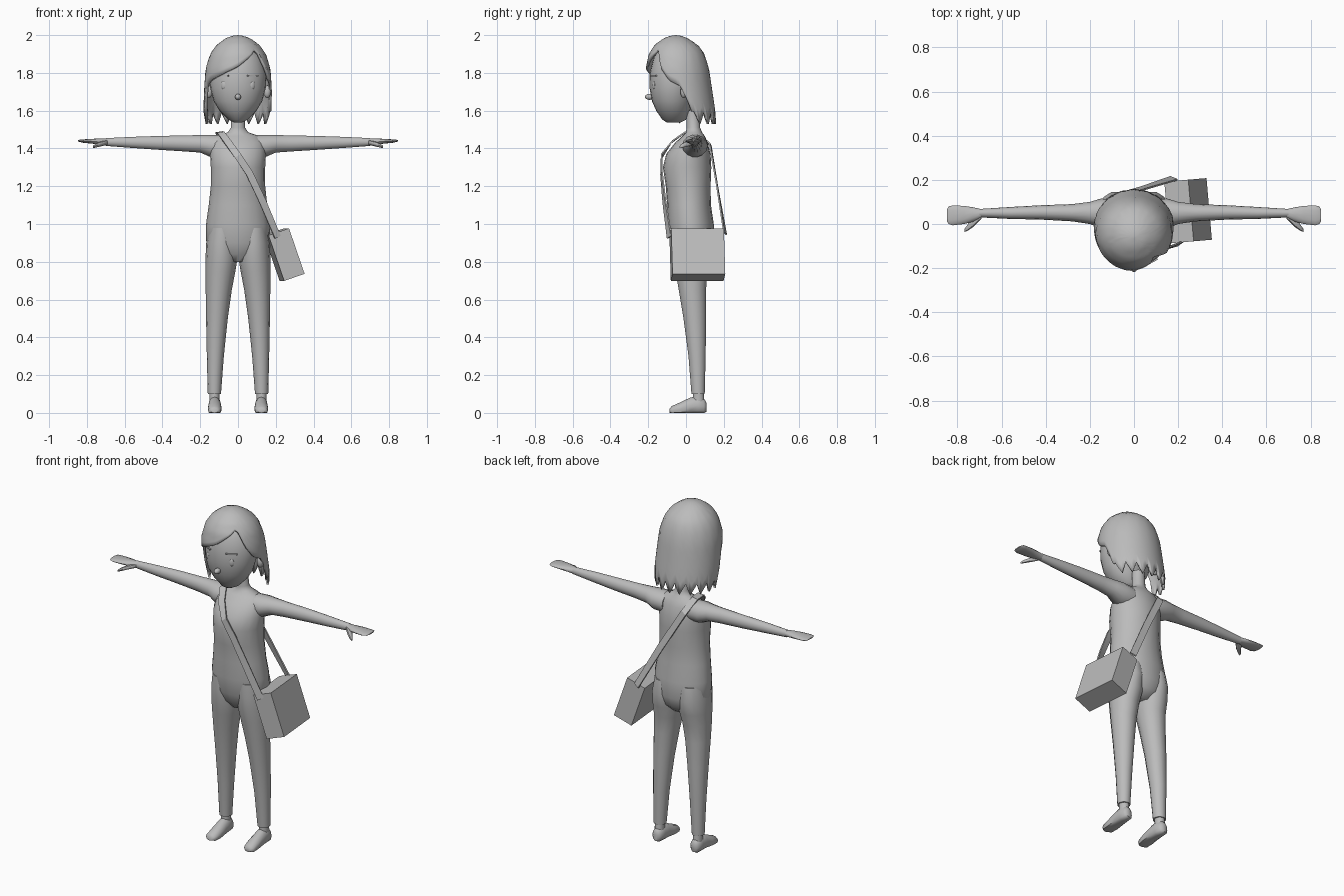
import bpy, bmesh, math
from mathutils import Vector, Matrix

grey = bpy.data.materials.new("plain_grey")
grey.diffuse_color = (0.5, 0.5, 0.5, 1)


def finish(name, bm, smooth=50):
    bmesh.ops.recalc_face_normals(bm, faces=bm.faces)
    me = bpy.data.meshes.new(name)
    bm.to_mesh(me)
    bm.free()
    ob = bpy.data.objects.new(name, me)
    bpy.context.collection.objects.link(ob)
    me.materials.append(grey)
    if smooth:
        bpy.ops.object.select_all(action='DESELECT')
        ob.select_set(True)
        bpy.context.view_layer.objects.active = ob
        bpy.ops.object.shade_smooth_by_angle(angle=math.radians(smooth))
    return ob


def loft(name, axis, rings, n=16, side=1, floor=False):
    """Elliptic rings (position, lo1, hi1, lo2, hi2) joined along an axis."""
    bm = bmesh.new()
    loops = []
    for pos, a0, a1, b0, b1 in rings:
        loop = []
        for i in range(n):
            t = math.tau * i / n
            a = (a0 + a1) / 2 + (a1 - a0) / 2 * math.cos(t)
            b = (b0 + b1) / 2 + (b1 - b0) / 2 * math.sin(t)
            x, y, z = {'X': (pos, a, b), 'Y': (a, pos, b), 'Z': (a, b, pos)}[axis]
            loop.append(bm.verts.new((x * side, y, max(z, 0) if floor else z)))
        loops.append(loop)
    for p, q in zip(loops, loops[1:]):
        for i in range(n):
            bm.faces.new((p[i], p[(i + 1) % n], q[(i + 1) % n], q[i]))
    bm.faces.new(loops[0])
    bm.faces.new(loops[-1])
    return finish(name, bm)


def sym(rows):
    return [(z, -w, w, y0, y1) for z, w, y0, y1 in rows]


def blob(name, loc, size, rot=0, box=False):
    bm = bmesh.new()
    m = Matrix.Translation(loc) @ Matrix.Rotation(rot, 4, 'Z') @ Matrix.Diagonal((*size, 1))
    if box:
        bmesh.ops.create_cube(bm, size=2, matrix=m)
    else:
        bmesh.ops.create_uvsphere(bm, u_segments=10, v_segments=6, radius=1, matrix=m)
    return finish(name, bm)


def interp(table, x):
    for p, q in zip(table, table[1:]):
        if x <= q[0]:
            f = max(0, (x - p[0]) / (q[0] - p[0]))
            return [u + (v - u) * f for u, v in zip(p[1:], q[1:])]
    return list(table[-1][1:])


# Torso and neck
loft("torso", 'Z', sym([
    (0.80, 0.06, -0.03, 0.09), (0.84, 0.13, -0.06, 0.13), (0.90, 0.168, -0.085, 0.147),
    (1.00, 0.169, -0.098, 0.147), (1.10, 0.155, -0.10, 0.132), (1.20, 0.144, -0.107, 0.13),
    (1.30, 0.144, -0.122, 0.134), (1.37, 0.148, -0.105, 0.13), (1.43, 0.142, -0.058, 0.115),
    (1.465, 0.115, -0.02, 0.10), (1.485, 0.055, 0.0, 0.085), (1.51, 0.037, 0.003, 0.075),
    (1.60, 0.034, 0.0, 0.07)]), 20)

# Arms, hands, legs and feet
for s, tag in ((1, "left"), (-1, "right")):
    loft(tag + "_arm", 'X', [
        (0.08, -0.02, 0.11, 1.35, 1.472), (0.15, -0.02, 0.115, 1.355, 1.474),
        (0.20, 0.0, 0.10, 1.377, 1.472), (0.28, 0.012, 0.09, 1.383, 1.47),
        (0.42, 0.02, 0.085, 1.392, 1.467), (0.56, 0.023, 0.077, 1.402, 1.462),
        (0.70, 0.03, 0.068, 1.413, 1.455)], 14, s)
    loft(tag + "_hand", 'X', [
        (0.69, 0.03, 0.067, 1.415, 1.454), (0.73, 0.01, 0.076, 1.42, 1.453),
        (0.77, 0.0, 0.082, 1.425, 1.451), (0.82, -0.006, 0.084, 1.43, 1.448),
        (0.84, 0.0, 0.08, 1.435, 1.446), (0.847, 0.015, 0.065, 1.438, 1.444)], 12, s)
    loft(tag + "_thumb", 'X', [
        (0.69, 0.025, 0.055, 1.42, 1.445), (0.73, -0.015, 0.03, 1.41, 1.436),
        (0.755, -0.032, -0.005, 1.404, 1.425), (0.768, -0.036, -0.022, 1.402, 1.413)], 8, s)
    loft(tag + "_leg", 'Z', [
        (0.10, 0.09, 0.16, 0.028, 0.10), (0.30, 0.075, 0.165, 0.012, 0.105),
        (0.50, 0.054, 0.169, -0.015, 0.108), (0.65, 0.033, 0.171, -0.04, 0.108),
        (0.75, 0.014, 0.172, -0.058, 0.115), (0.82, 0.002, 0.172, -0.072, 0.135),
        (0.90, 0.002, 0.168, -0.08, 0.147), (0.98, 0.01, 0.155, -0.08, 0.135)], 14, s)
    loft(tag + "_ankle", 'Z', [
        (0.04, 0.098, 0.152, 0.035, 0.10), (0.11, 0.098, 0.152, 0.037, 0.093)], 12, s)
    loft(tag + "_foot", 'Y', [
        (-0.088, 0.105, 0.145, 0.0, 0.022), (-0.075, 0.092, 0.158, -0.012, 0.036),
        (-0.03, 0.086, 0.16, -0.015, 0.056), (0.02, 0.088, 0.158, -0.015, 0.08),
        (0.06, 0.09, 0.157, -0.015, 0.09), (0.095, 0.095, 0.154, -0.01, 0.075),
        (0.108, 0.108, 0.142, 0.005, 0.055)], 12, s, True)

# Head, ears, eyes, brows and nose
loft("head", 'Z', sym([
    (1.537, 0.022, -0.10, -0.03), (1.552, 0.05, -0.125, 0.0), (1.60, 0.098, -0.158, 0.02),
    (1.65, 0.128, -0.18, 0.04), (1.72, 0.147, -0.193, 0.06), (1.80, 0.152, -0.192, 0.085),
    (1.88, 0.13, -0.172, 0.07), (1.94, 0.085, -0.13, 0.03), (1.965, 0.03, -0.08, -0.02)]), 24)
blob("nose", (0, -0.193, 1.673), (0.017, 0.025, 0.016))
for s, tag in ((1, "left"), (-1, "right")):
    blob(tag + "_ear", (s * 0.155, -0.012, 1.70), (0.02, 0.018, 0.034))
    blob(tag + "_eye", (s * 0.078, -0.171, 1.735), (0.014, 0.006, 0.022), s * 0.45)
    blob(tag + "_brow", (s * 0.078, -0.172, 1.785), (0.032, 0.005, 0.004), s * 0.5, True)

# Hair: a shell hung from the crown, with a hem height for each direction
shape = [(1.52, 0.172, -0.17, 0.16), (1.60, 0.183, -0.18, 0.155), (1.70, 0.18, -0.2, 0.14),
         (1.82, 0.172, -0.214, 0.122), (1.90, 0.148, -0.197, 0.098), (1.95, 0.112, -0.165, 0.062),
         (1.985, 0.062, -0.115, 0.005), (1.996, 0.03, -0.083, -0.025), (2.0, 0.0, -0.055, -0.055)]
hem = [(-180, 1.56), (-78, 1.56), (-72, 1.73), (-60, 1.755), (-30, 1.79), (0, 1.835),
       (25, 1.885), (42, 1.925), (50, 1.90), (58, 1.83), (72, 1.76), (92, 1.73),
       (100, 1.66), (108, 1.56), (180, 1.56)]
bm = bmesh.new()
cols, rows = 72, 12
crown = bm.verts.new((0, -0.055, 2.0))
grid = []
for c in range(cols):
    deg = -180 + 360 * c / cols
    low = interp(hem, deg)[0]
    if low < 1.6:
        low += (-0.03, 0.0, 0.035, 0.0)[c % 4]
    col = []
    for r in range(1, rows + 1):
        z = 2 - (2 - low) * (1 - math.cos(r / rows * math.pi / 2))
        w, y0, y1 = interp(shape, z)
        a = math.radians(deg)
        col.append(bm.verts.new((w * math.sin(a), (y0 + y1) / 2 - (y1 - y0) / 2 * math.cos(a), z)))
    grid.append(col)
for c in range(cols):
    p, q = grid[c], grid[(c + 1) % cols]
    bm.faces.new((crown, p[0], q[0]))
    for r in range(rows - 1):
        bm.faces.new((p[r], p[r + 1], q[r + 1], q[r]))
hair = finish("hair", bm)
thick = hair.modifiers.new("thickness", 'SOLIDIFY')
thick.thickness = 0.014
thick.offset = -1

# Bag: a tilted box hanging beside the hip
bm = bmesh.new()
bmesh.ops.create_cube(bm, size=1, matrix=Matrix.Translation((0.245, 0.06, 0.838))
                      @ Matrix.Rotation(math.radians(5), 4, 'Z')
                      @ Matrix.Rotation(math.radians(-19), 4, 'Y')
                      @ Matrix.Diagonal((0.115, 0.28, 0.255, 1)))
finish("bag", bm, 0)

# Strap: a thin ribbon over the far shoulder
path = [Vector(p) for p in (
    (0.21, -0.088, 0.93), (0.13, -0.115, 1.12), (0.06, -0.13, 1.27), (0.0, -0.129, 1.36),
    (-0.055, -0.075, 1.435), (-0.09, -0.01, 1.482), (-0.1, 0.06, 1.485), (-0.075, 0.128, 1.42),
    (0.05, 0.165, 1.2), (0.18, 0.207, 0.95))]
bm = bmesh.new()
rings = []
for i, p in enumerate(path):
    along = (path[min(i + 1, len(path) - 1)] - path[max(i - 1, 0)]).normalized()
    out = Vector((p.x * 0.4, p.y - 0.03, max(0, p.z - 1.36) * 2))
    out = (out - along * out.dot(along)).normalized()
    wide = along.cross(out) * 0.019
    out *= 0.004
    rings.append([bm.verts.new(p + v) for v in (wide + out, wide - out, -wide - out, -wide + out)])
for p, q in zip(rings, rings[1:]):
    for i in range(4):
        bm.faces.new((p[i], p[(i + 1) % 4], q[(i + 1) % 4], q[i]))
bm.faces.new(rings[0])
bm.faces.new(rings[-1])
finish("strap", bm, 30)
